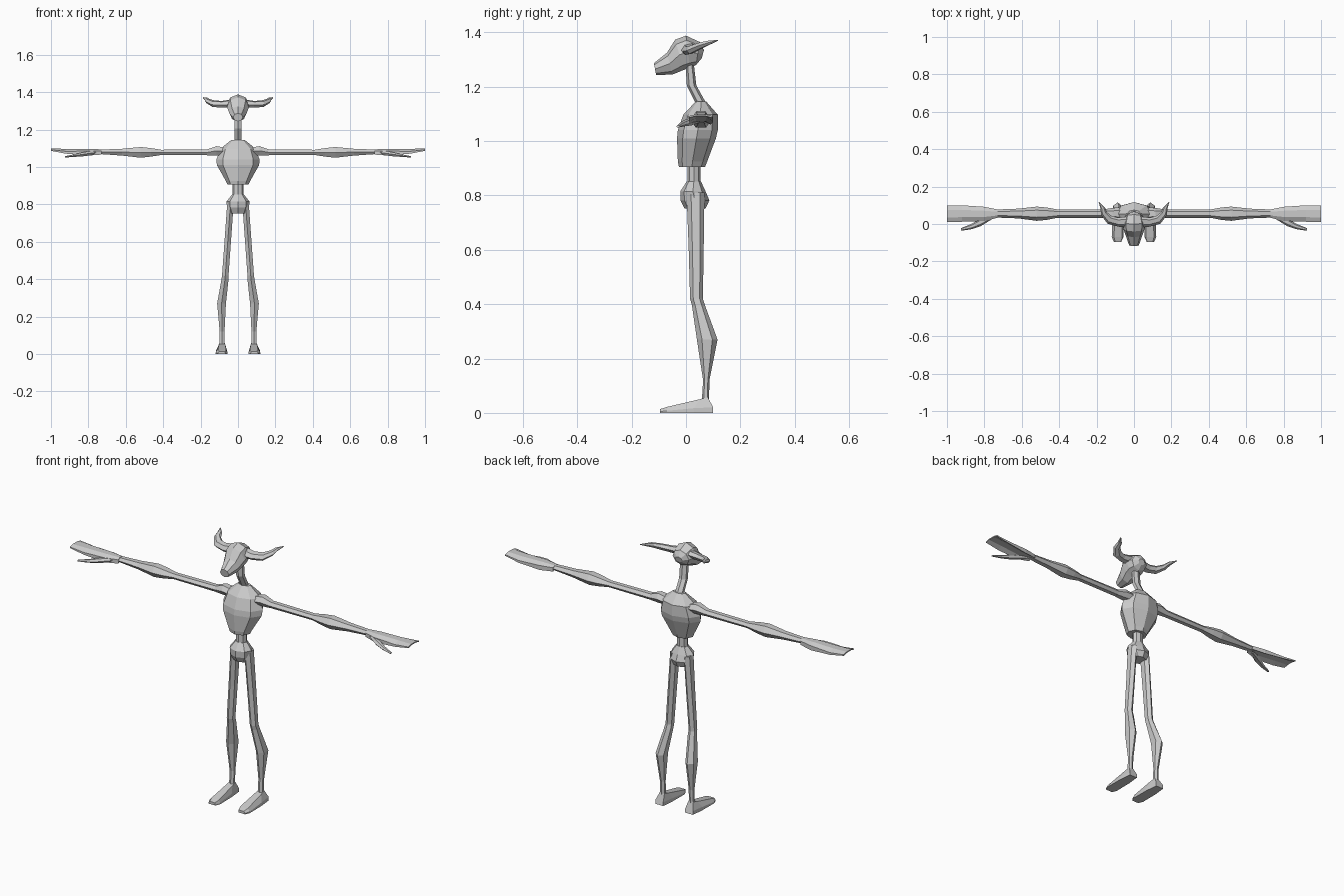
import bpy, math
from mathutils import Vector

grey = bpy.data.materials.new("plain grey")
grey.diffuse_color = (0.6, 0.6, 0.6, 1)


def ring(c, u, v, n=8, turn=0.0):
    """Polygon loop around c spanned by half-axes u and v."""
    c, u, v = Vector(c), Vector(u), Vector(v)
    return [c + u * math.cos(a) + v * math.sin(a)
            for a in (2 * math.pi * i / n + turn for i in range(n))]


def loft(name, rings, mirror=False):
    """Skin the loops, cap both ends, optionally mirror across x = 0."""
    n = len(rings[0])
    verts = [p for r in rings for p in r]
    faces = [(k * n + i, k * n + (i + 1) % n, (k + 1) * n + (i + 1) % n, (k + 1) * n + i)
             for k in range(len(rings) - 1) for i in range(n)]
    faces += [tuple(reversed(range(n))), tuple(range(len(verts) - n, len(verts)))]
    me = bpy.data.meshes.new(name)
    me.from_pydata(verts, [], faces)
    me.materials.append(grey)
    ob = bpy.data.objects.new(name, me)
    bpy.context.collection.objects.link(ob)
    # outward normals
    import bmesh
    bm = bmesh.new()
    bm.from_mesh(me)
    bmesh.ops.recalc_face_normals(bm, faces=bm.faces)
    bm.to_mesh(me)
    bm.free()
    if mirror:
        ob.modifiers.new("mirror", 'MIRROR').use_mirror_merge = False
    return ob


def flat_ring(z, y0, y1, hw, x=0.0, n=8, turn=0.0):
    return ring((x, (y0 + y1) / 2, z), (hw, 0, 0), (0, (y1 - y0) / 2, 0), n, turn)


def side_ring(a, b, hw, n=8):
    """Loop between two (y, z) profile points, hw wide in x."""
    cy, cz = (a[0] + b[0]) / 2, (a[1] + b[1]) / 2
    return ring((0, cy, cz), (hw, 0, 0), (0, (a[0] - b[0]) / 2, (a[1] - b[1]) / 2), n)


def box_ring(x, y0, y1, z0, z1, n=6):
    return ring((x, (y0 + y1) / 2, (z0 + z1) / 2), (0, (y1 - y0) / 2, 0), (0, 0, (z1 - z0) / 2), n)


# Trunk
loft("torso", [flat_ring(*r) for r in (
    (0.905, -0.026, 0.07, 0.055), (0.925, -0.03, 0.078, 0.065), (1.01, -0.033, 0.11, 0.113),
    (1.04, -0.03, 0.117, 0.115), (1.097, -0.01, 0.117, 0.095), (1.145, 0.035, 0.075, 0.035))])
loft("waist", [flat_ring(z, 0.005, 0.053, 0.029) for z in (0.83, 0.915)])
loft("hips", [flat_ring(*r) for r in (
    (0.752, -0.005, 0.072, 0.045), (0.782, -0.021, 0.086, 0.058),
    (0.815, -0.021, 0.072, 0.062), (0.852, 0.003, 0.055, 0.032))])
loft("neck", [flat_ring(z, a, b, 0.023, 0, 6, math.pi / 6) for z, a, b in (
    (1.12, 0.045, 0.085), (1.205, 0.003, 0.038), (1.30, -0.003, 0.027))])

# Head, muzzle to nape
loft("head", [side_ring(*r) for r in (
    ((-0.118, 1.287), (-0.11, 1.243), 0.026),
    ((-0.07, 1.325), (-0.05, 1.245), 0.045),
    ((-0.04, 1.373), (-0.008, 1.262), 0.058),
    ((0.0, 1.388), (0.015, 1.27), 0.06),
    ((0.05, 1.365), (0.037, 1.28), 0.048),
    ((0.066, 1.335), (0.058, 1.305), 0.02))])

# Horns sweep outward, then back and up to a point
loft("horn", [
    ring((0.035, 0.01, 1.34), (0, 0.03, 0.005), (0, 0, 0.021), 6),
    ring((0.085, 0.01, 1.335), (0, 0.024, 0.005), (0, 0, 0.018), 6),
    ring((0.13, 0.022, 1.338), (-0.012, 0.02, 0.005), (0, 0, 0.017), 6),
    ring((0.16, 0.055, 1.352), (-0.016, 0.007, 0), (0, 0, 0.013), 6),
    ring((0.167, 0.085, 1.362), (-0.012, 0.003, 0), (0, 0, 0.009), 6),
    ring((0.187, 0.118, 1.371), (-0.002, 0, 0), (0, 0, 0.002), 6)], True)

# Arms with shoulder cap and forearm swell
loft("shoulder", [box_ring(*r) for r in (
    (0.06, 0.02, 0.09, 1.06, 1.105), (0.115, 0.024, 0.086, 1.058, 1.115),
    (0.165, 0.033, 0.078, 1.06, 1.096))], True)
loft("arm", [box_ring(*r) for r in (
    (0.1, 0.033, 0.078, 1.06, 1.097), (0.41, 0.033, 0.078, 1.062, 1.094),
    (0.465, 0.022, 0.088, 1.052, 1.104), (0.52, 0.017, 0.093, 1.045, 1.111),
    (0.62, 0.03, 0.082, 1.058, 1.1), (0.75, 0.035, 0.077, 1.068, 1.094))], True)


def hand_ring(x, y0, y1, z, arch, t):
    """Thin arched strip: raised middle, drooping edges."""
    ys = [y0 + (y1 - y0) * f for f in (0, 0.28, 0.72, 1)]
    zs = [z - arch, z, z, z - arch]
    top = [Vector((x, a, b)) for a, b in zip(ys, zs)]
    return top + [p - Vector((0, 0, t)) for p in reversed(top)]


loft("hand", [hand_ring(*r) for r in (
    (0.73, 0.033, 0.078, 1.094, 0.008, 0.02), (0.8, 0.016, 0.092, 1.097, 0.012, 0.024),
    (0.92, 0.012, 0.1, 1.097, 0.014, 0.012), (1.0, 0.01, 0.098, 1.098, 0.006, 0.006))], True)
loft("thumb", [box_ring(*r) for r in (
    (0.755, 0.028, 0.055, 1.066, 1.09), (0.82, -0.012, 0.03, 1.056, 1.082),
    (0.87, -0.028, 0.0, 1.053, 1.07), (0.925, -0.036, -0.022, 1.05, 1.058))], True)

# Legs: thigh, knee, calf, ankle
loft("leg", [flat_ring(z, y0, y1, hw, x, 6, math.pi / 6) for z, y0, y1, hw, x in (
    (0.81, 0.002, 0.068, 0.02, 0.04), (0.6, 0.01, 0.065, 0.02, 0.055),
    (0.42, 0.015, 0.062, 0.02, 0.068), (0.395, 0.022, 0.07, 0.022, 0.07),
    (0.27, 0.04, 0.116, 0.027, 0.088), (0.12, 0.063, 0.086, 0.015, 0.085),
    (0.04, 0.058, 0.085, 0.015, 0.085))], True)


# Feet: wedges rising from toe to ankle
def foot_ring(y, wb, wt, zt, y_top=None):
    yt = y if y_top is None else y_top
    return [Vector(p) for p in ((0.088 - wb, y, 0), (0.088 + wb, y, 0),
                                (0.088 + wb, y, zt * 0.35), (0.085 + wt, yt, zt),
                                (0.085 - wt, yt, zt), (0.088 - wb, y, zt * 0.35))]


loft("foot", [foot_ring(*r) for r in (
    (-0.095, 0.02, 0.015, 0.014), (-0.07, 0.031, 0.022, 0.022),
    (0.03, 0.03, 0.017, 0.05, 0.05), (0.1, 0.023, 0.014, 0.058, 0.08))], True)
